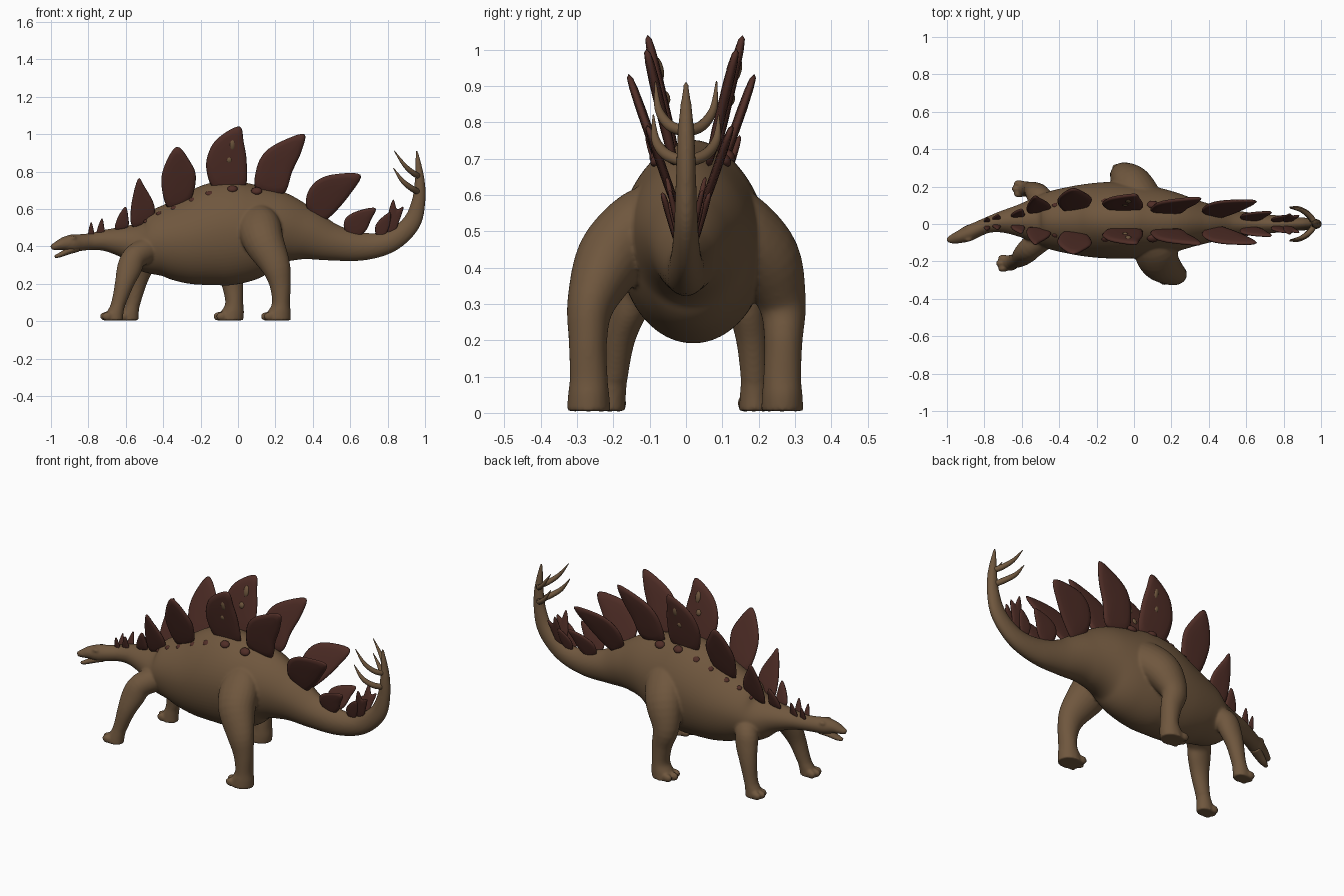
import bpy, bmesh, math
from mathutils import Vector, Matrix


def material(name, rgb):
    m = bpy.data.materials.new(name)
    m.diffuse_color = (*rgb, 1)
    return m


SKIN = material("brown skin", (0.16, 0.095, 0.048))
PLATE = material("dark red plate", (0.08, 0.027, 0.02))


def finish(bm, name, mat):
    bmesh.ops.recalc_face_normals(bm, faces=bm.faces)
    for f in bm.faces:
        f.smooth = True
    me = bpy.data.meshes.new(name)
    bm.to_mesh(me)
    bm.free()
    ob = bpy.data.objects.new(name, me)
    me.materials.append(mat)
    bpy.context.collection.objects.link(ob)
    return ob


def spline(pts, steps, closed=False):
    """Smooth curve through points of any dimension."""
    pts = [Vector(p) for p in pts]
    n = len(pts)
    get = (lambda i: pts[i % n]) if closed else (lambda i: pts[min(max(i, 0), n - 1)])
    out = []
    for i in range(n if closed else n - 1):
        a, b, c, d = get(i - 1), get(i), get(i + 1), get(i + 2)
        for k in range(steps):
            t = k / steps
            out.append(b + (c - a) * (t / 2) + (a * 2 - b * 5 + c * 4 - d) * (t * t / 2)
                       + (b * 3 - a - c * 3 + d) * (t ** 3 / 2))
    if not closed:
        out.append(pts[-1])
    return out


def loft(bm, stations, steps=4, sides=24, peak=0.0):
    """Tube through (x, y, z, half width, half height); peak narrows its top."""
    path = spline(stations, steps)
    rings = []
    for i, s in enumerate(path):
        c = Vector(s[:3])
        t = (Vector(path[min(i + 1, len(path) - 1)][:3]) - Vector(path[max(i - 1, 0)][:3])).normalized()
        if c.z < 0.1:
            t = Vector((0, 0, -1))
        side = Vector((0, 1, 0))
        side = (side - t * side.dot(t)).normalized()
        up = t.cross(side)
        ring = []
        for k in range(sides):
            a = 2 * math.pi * k / sides
            w = s[3] * (1 - peak * max(0, math.sin(a)) ** 2)
            ring.append(bm.verts.new(c + side * (w * math.cos(a)) + up * (s[4] * math.sin(a))))
        rings.append(ring)
    for r, q in zip(rings, rings[1:]):
        for k in range(sides):
            j = (k + 1) % sides
            bm.faces.new((r[k], r[j], q[j], q[k]))
    bm.faces.new(rings[0])
    bm.faces.new(rings[-1])


def ball(bm, loc, size, rot=Matrix()):
    bmesh.ops.create_uvsphere(bm, u_segments=14, v_segments=8, radius=1,
                              matrix=Matrix.Translation(loc) @ rot @ Matrix.Diagonal((*size, 1)))


# Head, trunk and tail as one swept form
BODY = [(-1.0, -.085, .393, .012, .014), (-.97, -.08, .403, .026, .023), (-.93, -.068, .415, .035, .036),
        (-.885, -.05, .418, .043, .047), (-.84, -.03, .421, .041, .045), (-.78, -.005, .427, .043, .046),
        (-.70, .012, .432, .06, .06), (-.6, .018, .423, .092, .09), (-.5, .02, .407, .138, .145),
        (-.4, .02, .421, .168, .192), (-.25, .02, .436, .195, .243), (-.1, .02, .466, .205, .278),
        (.05, .015, .482, .195, .266), (.2, .01, .497, .165, .207), (.35, .005, .47, .118, .147),
        (.5, 0, .423, .08, .1), (.65, 0, .40, .058, .077), (.78, 0, .415, .045, .062),
        (.87, 0, .465, .037, .055), (.935, 0, .54, .032, .048), (.965, 0, .64, .028, .037),
        (.972, 0, .74, .025, .028), (.965, 0, .83, .018, .018), (.955, 0, .915, .006, .006)]
bm = bmesh.new()
loft(bm, BODY, 8, 64, peak=0.15)

# Legs, each with its own stride: (x, y, z, y radius, x radius)
HIND_NEAR = [(.08, -.07, .57, .07, .09), (.11, -.14, .51, .092, .115), (.14, -.21, .42, .095, .108),
             (.20, -.262, .30, .066, .08), (.225, -.27, .2, .053, .058), (.23, -.268, .1, .052, .048),
             (.22, -.268, .05, .057, .062), (.212, -.268, .005, .06, .07)]
HIND_FAR = [(.08, .08, .57, .07, .09), (.035, .15, .51, .092, .115), (-.015, .222, .42, .095, .108),
            (-.052, .265, .30, .066, .075), (-.03, .268, .2, .053, .058), (-.02, .265, .1, .052, .048),
            (-.03, .265, .05, .056, .062), (-.042, .265, .005, .058, .07)]
FORE_NEAR = [(-.50, -.08, .375, .07, .07), (-.555, -.13, .34, .062, .066), (-.582, -.16, .28, .052, .066),
             (-.608, -.185, .2, .044, .051), (-.638, -.198, .1, .038, .039), (-.656, -.205, .05, .04, .045),
             (-.666, -.21, .005, .042, .05)]
FORE_FAR = [(-.46, .09, .375, .07, .07), (-.505, .145, .34, .062, .066), (-.52, .168, .28, .052, .063),
            (-.54, .182, .2, .044, .05), (-.56, .188, .1, .038, .039), (-.575, .188, .05, .04, .045),
            (-.582, .188, .005, .042, .05)]
for leg in (HIND_NEAR, HIND_FAR, FORE_NEAR, FORE_FAR):
    loft(bm, leg)
    x, y, _, w, h = leg[-1]
    for k in (-1, 0, 1):  # toes
        ball(bm, (x - h * (.88 - .22 * abs(k)), y + k * w * .68, .026), (.03, .018, .024))

# Brow bumps and eyes
for s in (-1, 1):
    ball(bm, (-.885, -.05 + s * .032, .445), (.022, .013, .013))

body = finish(bm, "body", SKIN)
mod = body.modifiers.new("merge", 'REMESH')
mod.mode = 'VOXEL'
mod.voxel_size = 0.007
mod.use_smooth_shade = True
mod = body.modifiers.new("soften", 'SMOOTH')
mod.factor = 0.5
mod.iterations = 6

# Lower jaw
bm = bmesh.new()
loft(bm, [(-.86, -.04, .392, .03, .022), (-.91, -.06, .374, .028, .018), (-.95, -.073, .355, .021, .013),
          (-.978, -.082, .345, .009, .008)], sides=14)
finish(bm, "lower_jaw", SKIN)


def plate(name, outline, yc, base, lean, thick):
    """Mirrored pair of leaf-shaped plates from an x-z outline."""
    edge = spline(outline, 5, True)
    n = len(edge)
    z0 = min(p.y for p in edge)
    mid = sum(edge, Vector((0, 0))) / n
    bm = bmesh.new()
    for s in (-1, 1):
        def vert(p, off):
            return bm.verts.new((p.x, yc + s * (base + lean * (p.y - z0)) + off, p.y))
        rim = [vert(p, 0) for p in edge]
        for f in (-1, 1):
            prev = rim
            for scale, t in ((.93, .6), (.75, .85), (.4, 1)):
                ring = [vert(mid + (p - mid) * scale, f * t * thick) for p in edge]
                for k in range(n):
                    j = (k + 1) % n
                    bm.faces.new((prev[k], prev[j], ring[j], ring[k]))
                prev = ring
            c = vert(mid, f * thick)
            for k in range(n):
                bm.faces.new((prev[k], prev[(k + 1) % n], c))
    finish(bm, name, PLATE)


# Back plates, from neck to tail
plate("neck_plate_1", [(-.80, .45), (-.798, .49), (-.785, .53), (-.772, .49), (-.77, .45)], 0, .012, .25, .007)
plate("neck_plate_2", [(-.755, .46), (-.75, .50), (-.727, .55), (-.715, .50), (-.715, .46)], .01, .015, .25, .008)
plate("neck_plate_3", [(-.655, .49), (-.645, .55), (-.603, .612), (-.587, .56), (-.59, .50)], .015, .025, .3, .01)
plate("shoulder_plates", [(-.56, .50), (-.572, .61), (-.535, .76), (-.50, .72), (-.448, .62), (-.46, .54)],
      .02, .04, .33, .012)
plate("front_back_plates", [(-.37, .60), (-.41, .74), (-.385, .85), (-.325, .933), (-.26, .86), (-.225, .77),
                            (-.26, .64)], .015, .055, .35, .014)
plate("tallest_plates", [(-.12, .70), (-.17, .82), (-.145, .93), (-.08, 1.0), (.01, 1.04), (.03, .96),
                         (.047, .84), (.03, .71)], .025, .05, .23, .015)
plate("hip_plates", [(.10, .70), (.10, .82), (.15, .91), (.25, .97), (.355, 1.0), (.34, .91), (.29, .80),
                     (.24, .68)], .015, .045, .24, .015)
plate("rump_plates", [(.37, .60), (.37, .68), (.42, .75), (.51, .785), (.655, .783), (.60, .68), (.51, .575),
                      (.44, .53)], .01, .025, .35, .013)
plate("tail_plates_1", [(.57, .49), (.575, .55), (.64, .59), (.735, .605), (.71, .54), (.68, .48), (.62, .44)],
      0, .015, .3, .01)
plate("tail_plates_2", [(.74, .46), (.735, .51), (.77, .555), (.815, .58), (.81, .51), (.78, .45)],
      0, .012, .25, .008)
plate("tail_plates_3", [(.80, .47), (.805, .58), (.83, .65), (.85, .60), (.885, .61), (.86, .53), (.84, .48)],
      0, .012, .22, .008)

# Pale patches on the tallest plates
bm = bmesh.new()
for s in (-1, 1):
    for x, z, h in ((-.03, .945, .04), (-.047, .865, .024)):
        ball(bm, (x, .025 + s * (.05 + .23 * (z - .695)), z), (.02, .021, h), Matrix.Rotation(-s * .225, 4, 'X'))
finish(bm, "plate_patches", SKIN)

# Bony studs following the flank below the plates
bm = bmesh.new()
curve = spline(BODY, 8)
a = math.radians(57)
for x, r in ((-.49, .015), (-.42, .018), (-.34, .02), (-.24, .022), (-.15, .025), (-.03, .028), (.1, .03)):
    q = min(curve, key=lambda p: abs(p[0] - x))
    for s in (-1, 1):
        y = q[3] * (1 - .15 * math.sin(a) ** 2) * math.cos(a)
        ball(bm, (x, q[1] + s * y, q[2] + q[4] * math.sin(a)), (r, r * .8, r * .55),
             Matrix.Rotation(-s * .75, 4, 'X'))
finish(bm, "bony_studs", PLATE)

# Curved tail spikes
for name, pts in (("lower_tail_spikes", [(.968, 0, .69, .016), (.93, .052, .71, .016), (.88, .083, .75, .012),
                                         (.83, .09, .82, .002)]),
                  ("upper_tail_spikes", [(.97, 0, .775, .015), (.94, .043, .79, .015), (.89, .075, .835, .011),
                                         (.835, .084, .912, .002)])):
    bm = bmesh.new()
    for s in (-1, 1):
        loft(bm, [(x, s * y, z, r, r) for x, y, z, r in pts], 6, 12)
    finish(bm, name, SKIN)
